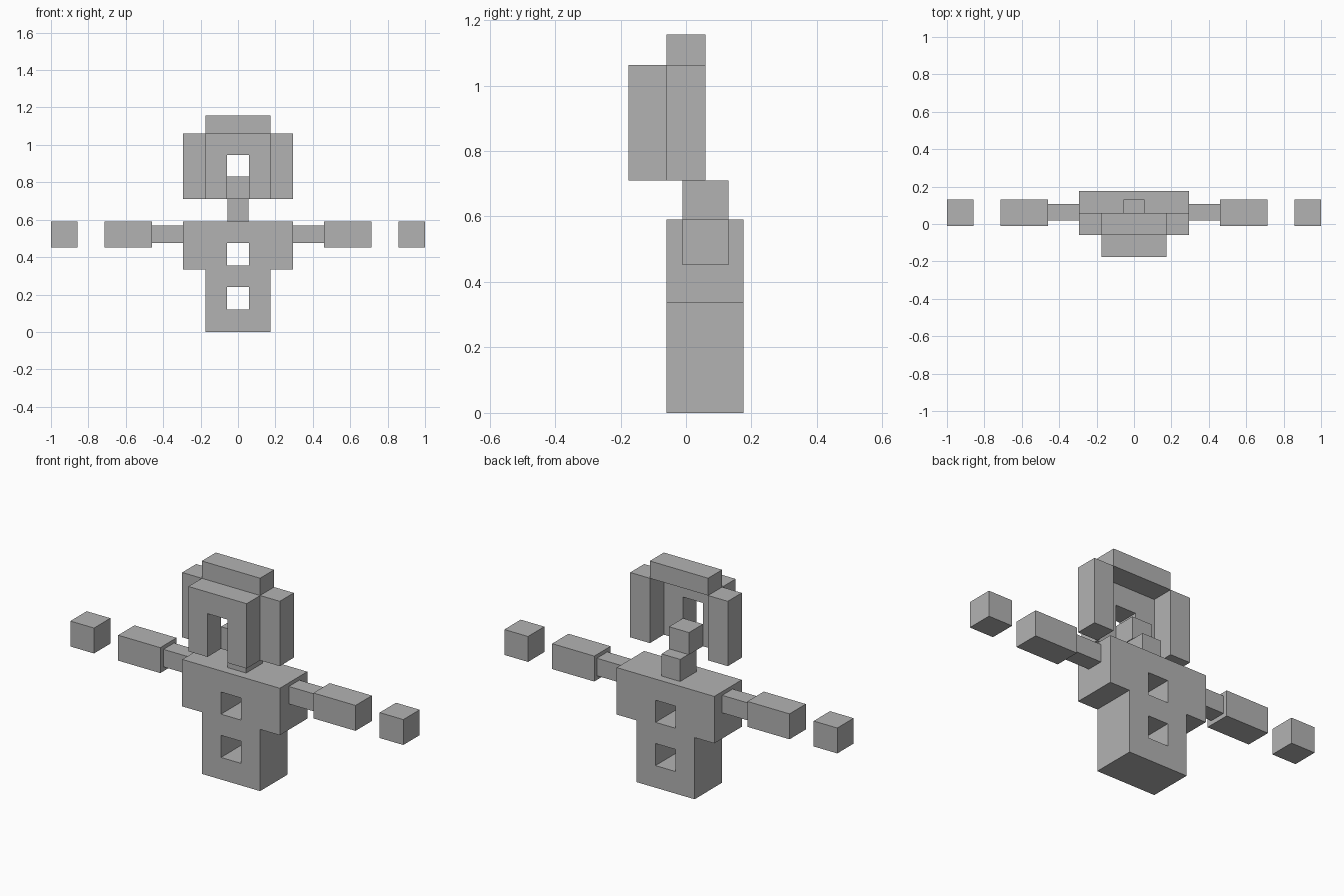
import bpy
import math

if "Cube" in bpy.data.objects:
    bpy.data.objects.remove(bpy.data.objects["Cube"])

grey = bpy.data.materials.new("plain grey")
grey.diffuse_color = (0.45, 0.45, 0.45, 1)
grey.use_nodes = True
grey.node_tree.nodes["Principled BSDF"].inputs["Base Color"].default_value = grey.diffuse_color


def box(name, x, y, z):
    """Axis-aligned block from (low, high) ranges."""
    lo, hi = zip(x, y, z)
    bpy.ops.mesh.primitive_cube_add(size=1, location=[(a + b) / 2 for a, b in zip(lo, hi)])
    ob = bpy.context.object
    ob.name = name
    ob.scale = [b - a for a, b in zip(lo, hi)]
    bpy.ops.object.transform_apply(location=False, rotation=False, scale=True)
    ob.data.materials.append(grey)
    return ob


def slab(name, outlines, y):
    """Plate with an x-z outline (and holes), extruded along y."""
    cu = bpy.data.curves.new(name, 'CURVE')
    cu.dimensions = '2D'
    cu.fill_mode = 'BOTH'
    cu.extrude = (y[1] - y[0]) / 2
    for pts in outlines:
        sp = cu.splines.new('POLY')
        sp.points.add(len(pts) - 1)
        for p, (px, pz) in zip(sp.points, pts):
            p.co = (px, pz, 0, 1)
        sp.use_cyclic_u = True
    ob = bpy.data.objects.new(name, cu)
    bpy.context.collection.objects.link(ob)
    ob.location.y = (y[0] + y[1]) / 2
    ob.rotation_euler.x = math.pi / 2
    bpy.ops.object.select_all(action='DESELECT')
    ob.select_set(True)
    bpy.context.view_layer.objects.active = ob
    bpy.ops.object.convert(target='MESH')
    ob = bpy.context.object
    ob.data.materials.clear()
    ob.data.materials.append(grey)
    for f in ob.data.polygons:
        f.use_smooth = False
    return ob


def mirrored(half):
    """Close a right-hand outline with its left-hand mirror."""
    return half + [(-px, pz) for px, pz in reversed(half)]


W, M, S = 0.293, 0.175, 0.06   # wide, middle and small half widths

# Torso: wide chest, narrower base, two square through-holes
torso = mirrored([(M, 0), (M, 0.335), (W, 0.335), (W, 0.59)])
holes = [mirrored([(S, z), (S, z + 0.12)]) for z in (0.12, 0.355)]
slab("torso", [torso] + holes, (-0.06, 0.176))

# Neck and the block inside the head
box("neck", (-0.056, 0.056), (-0.01, 0.13), (0.59, 0.71))
box("head_core", (-S, S), (-0.06, 0.06), (0.71, 0.83))

# Head: arched front plate, top block
slab("face_plate", [mirrored([(S, 0.945), (S, 0.71), (M, 0.71), (M, 1.062)])], (-0.176, -0.06))
box("head_top", (-M, M), (-0.06, 0.06), (1.062, 1.156))

# Paired parts: head sides, arms, detached hands
for side, s in (("left", -1), ("right", 1)):
    def pair(name, a, b, y, z):
        box(side + "_" + name, sorted((s * a, s * b)), y, z)
    pair("head_side", M, W, (-0.06, 0.06), (0.71, 1.062))
    pair("upper_arm", W, 0.46, (0.018, 0.108), (0.475, 0.57))
    pair("forearm", 0.46, 0.713, (-0.01, 0.13), (0.452, 0.59))
    pair("hand", 0.858, 1.0, (-0.01, 0.13), (0.452, 0.59))
